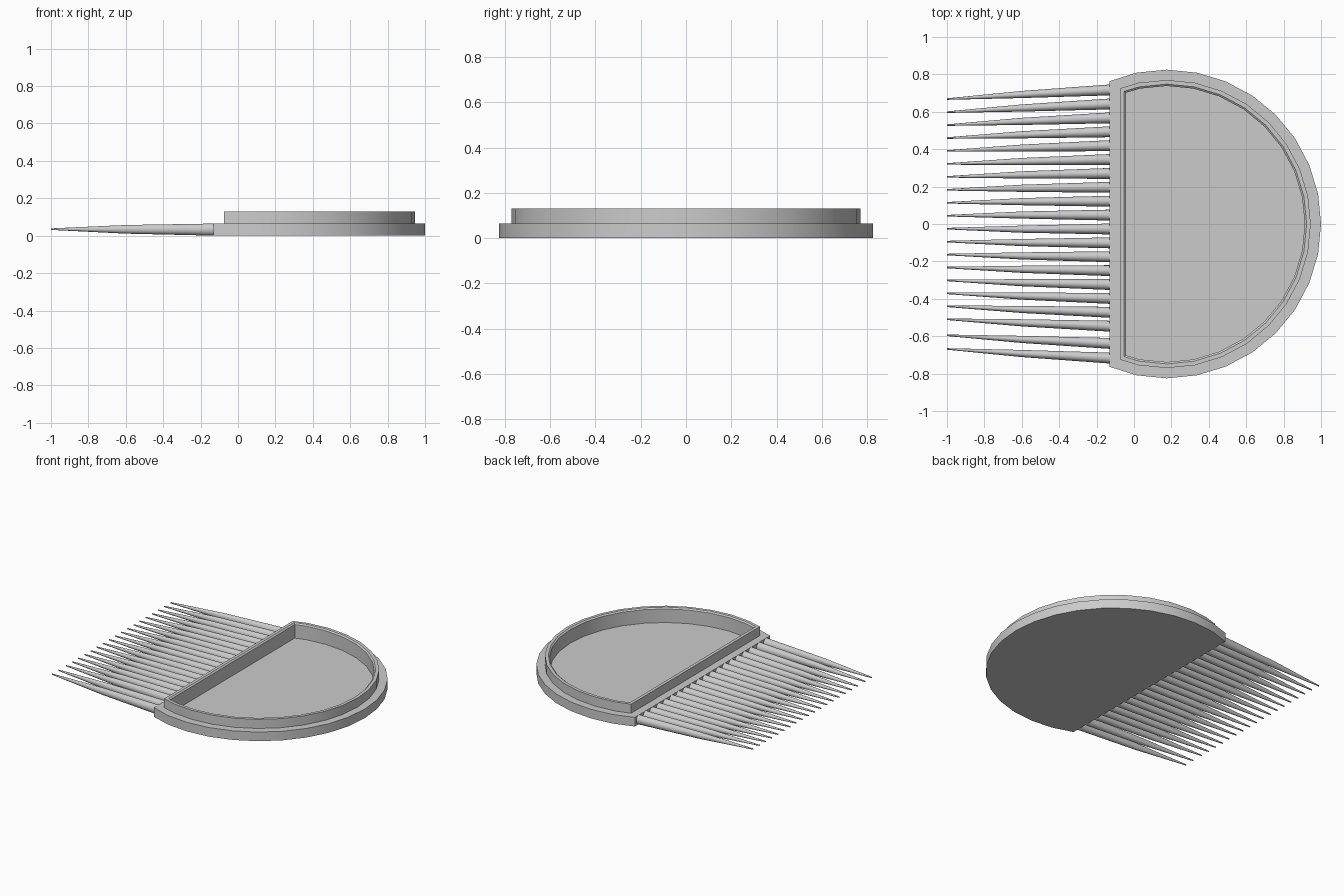
import bpy, bmesh, math

if "Cube" in bpy.data.objects:
    bpy.data.objects.remove(bpy.data.objects["Cube"])

CX = 0.175                      # centre of the round back


def outline(r, x0, z):
    """D-shaped loop: 32-sided arc closed by a straight edge at x0."""
    step = math.tau / 32
    pts = [(CX + r * math.cos(k * step), r * math.sin(k * step), z)
           for k in range(-9, 10)]
    y = math.sqrt(r * r - (CX - x0) ** 2) - 0.003
    return [(x0, -y, z)] + pts + [(x0, y, z)]


def skin(name, loops):
    """Join equal-sized loops into one closed, smooth-shaded object."""
    bm = bmesh.new()
    rings = [[bm.verts.new(p) for p in loop] for loop in loops]
    n = len(rings[0])
    for a, b in zip(rings, rings[1:]):
        for i in range(n):
            j = (i + 1) % n
            bm.faces.new((a[i], a[j], b[j], b[i]))
    bm.faces.new(rings[0][::-1])
    bm.faces.new(rings[-1])
    bmesh.ops.recalc_face_normals(bm, faces=bm.faces)
    me = bpy.data.meshes.new(name)
    bm.to_mesh(me)
    bm.free()
    ob = bpy.data.objects.new(name, me)
    bpy.context.collection.objects.link(ob)
    bpy.ops.object.select_all(action='DESELECT')
    ob.select_set(True)
    bpy.context.view_layer.objects.active = ob
    bpy.ops.object.shade_smooth_by_angle(angle=math.radians(35))
    return ob


# handle: base slab, raised rim and recessed floor
skin("handle", [outline(r, x0, z) for r, x0, z in (
    (0.825, -0.13, 0.0),
    (0.825, -0.13, 0.065),
    (0.77, -0.075, 0.065),
    (0.77, -0.075, 0.13),
    (0.748, -0.053, 0.13),
    (0.738, -0.043, 0.122),
    (0.738, -0.043, 0.025))])

# teeth: slightly converging, tapered round spikes
tips = [0.668] + [0.598 - i * 0.0692 for i in range(17)] + [-0.595, -0.668]
for i, tip in enumerate(tips):
    root = tip * 1.073
    mid = root + (tip - root) * 0.54 + 0.002 * (1 if tip > 0 else -1)
    rings = []
    for x, y, z, ry, rz in ((-0.11, root, 0.0325, 0.03, 0.0325),
                            (-0.13, root, 0.0325, 0.029, 0.0323),
                            (-0.6, mid, 0.034, 0.019, 0.023),
                            (-1.0, tip, 0.035, 0.004, 0.004)):
        rings.append([(x, y + ry * math.cos(k * math.tau / 16),
                       z + rz * math.sin(k * math.tau / 16))
                      for k in range(16)])
    skin(f"tooth_{i + 1}", rings)
